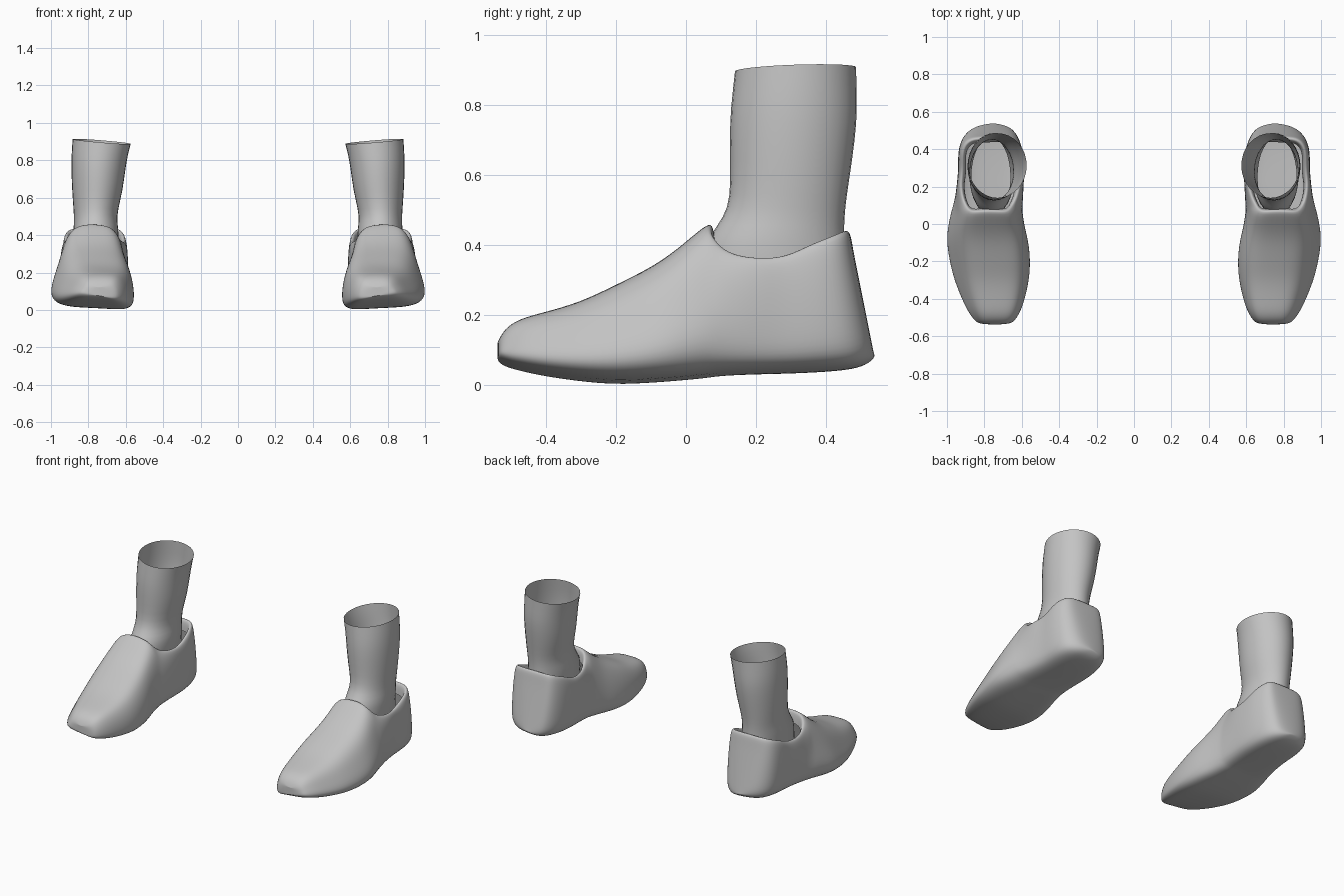
import bpy, bmesh, math
from mathutils import Vector

if "Cube" in bpy.data.objects:
    bpy.data.objects.remove(bpy.data.objects["Cube"])

grey = bpy.data.materials.new("plain grey")
grey.diffuse_color = (0.55, 0.55, 0.55, 1)
grey.use_nodes = True
grey.node_tree.nodes["Principled BSDF"].inputs["Base Color"].default_value = grey.diffuse_color

# Half cross-sections, bottom to top: (inset as share of width, share of height)
VAMP_OUT = [(.36, 0), (.16, .02), (.035, .1), (0, .27), (.07, .55), (.15, .8), (.26, .95), (.41, 1)]
VAMP_IN = [(.36, 0), (.14, 0), (.03, .08), (0, .25), (.02, .55), (.09, .82), (.20, .96), (.38, 1)]
HEEL = [(.36, 0), (.18, .02), (.05, .1), (.01, .3), (0, .6), (.01, .85), (.04, 1), (.4, 1)]

# Shoe stations, toe to heel: y, outer x, inner x, bottom z, top z, heel blend, backward lean
STATIONS = [
    (-.535, -.81, -.68, .065, .125, 0, 0),
    (-.515, -.85, -.64, .05, .16, 0, 0),
    (-.47, -.885, -.61, .037, .188, 0, 0),
    (-.40, -.92, -.585, .022, .208, 0, 0),
    (-.30, -.96, -.563, .008, .238, 0, 0),
    (-.20, -.985, -.556, .0, .285, 0, 0),
    (-.10, -1.0, -.565, .004, .335, 0, 0),
    (-.02, -.995, -.583, .01, .39, 0, 0),
    (.055, -.98, -.595, .017, .452, 0, 0),
    (.09, -.972, -.595, .02, .402, .4, 0),
    (.14, -.96, -.593, .022, .372, .75, 0),
    (.21, -.948, -.59, .024, .36, 1, 0),
    (.29, -.94, -.588, .026, .366, 1, .005),
    (.38, -.94, -.592, .03, .398, 1, .02),
    (.46, -.925, -.61, .037, .42, 1, .04),
    (.51, -.885, -.64, .05, .434, 1, .055),
    (.535, -.82, -.69, .07, .437, 1, .07),
]
COLLAR = 8   # station where the opening begins
RIM = 6      # ring point that forms the rim


def section(st):
    y, xo, xi, zb, zt, w, lean = st
    out, inn = [], []
    for vo, vi, h in zip(VAMP_OUT, VAMP_IN, HEEL):
        for src, dst, side in ((vo, out, 0), (vi, inn, 1)):
            u = src[0] * (1 - w) + h[0] * w
            v = src[1] * (1 - w) + h[1] * w
            u = 1 - u if side else u
            z = zb + (zt - zb) * v + .02 * (1 - u) * (1 - v)
            dst.append((xo + (xi - xo) * u, y - lean * v, z))
    return out + inn[::-1]


def make_object(name, bm):
    bmesh.ops.recalc_face_normals(bm, faces=bm.faces[:])
    me = bpy.data.meshes.new(name)
    bm.to_mesh(me)
    bm.free()
    me.materials.append(grey)
    for p in me.polygons:
        p.use_smooth = True
    ob = bpy.data.objects.new(name, me)
    bpy.context.collection.objects.link(ob)
    return ob


def smooth_and_mirror(ob, levels):
    sub = ob.modifiers.new("round", 'SUBSURF')
    sub.levels = sub.render_levels = levels
    # Push the cage out so the rounded surface keeps the intended size
    bpy.context.view_layer.update()
    ev = ob.evaluated_get(bpy.context.evaluated_depsgraph_get())
    em = ev.to_mesh()
    shift = [(v.co - em.vertices[v.index].co) * .85 for v in ob.data.vertices]
    ev.to_mesh_clear()
    for v, d in zip(ob.data.vertices, shift):
        if d.length < .04:
            v.co += d
    ob.modifiers.new("pair", 'MIRROR').use_mirror_merge = False


# Shoes: lofted sections with the top left open behind the collar
bm = bmesh.new()
rings = [[bm.verts.new(p) for p in section(s)] for s in STATIONS]
n = len(rings[0])
for i in range(len(rings) - 1):
    a, b = rings[i], rings[i + 1]
    for j in range(n):
        if i >= COLLAR and RIM <= j < n - 1 - RIM:
            continue
        k = (j + 1) % n
        bm.faces.new((a[j], a[k], b[k], b[j]))
for ring, stop in ((rings[0], n // 2 - 1), (rings[-1], RIM)):   # toe and heel ends
    for j in range(stop):
        bm.faces.new((ring[j], ring[j + 1], ring[n - 2 - j], ring[n - 1 - j]))
bmesh.ops.delete(bm, geom=[v for v in bm.verts if not v.link_faces], context='VERTS')

# Rolled lip around the opening
edges = [e for e in bm.edges if e.is_boundary]
for inward, down in ((.022, .006), (.008, .06)):
    res = bmesh.ops.extrude_edge_only(bm, edges=edges)["geom"]
    for v in (g for g in res if isinstance(g, bmesh.types.BMVert)):
        d = Vector((-.765 - v.co.x, .28 - v.co.y, 0))
        v.co += d.normalized() * inward - Vector((0, 0, down))
    edges = [g for g in res if isinstance(g, bmesh.types.BMEdge)]
smooth_and_mirror(make_object("shoes", bm), 2)

# Ankles: open tubes, rings of z, outer x, inner x, front y, back y
LEG = [
    (.20, -.87, -.66, .04, .465),
    (.36, -.88, -.64, .045, .455),
    (.43, -.88, -.64, .072, .452),
    (.48, -.877, -.645, .105, .453),
    (.54, -.88, -.64, .124, .459),
    (.64, -.887, -.617, .125, .474),
    (.75, -.891, -.602, .125, .487),
    (.83, -.89, -.588, .132, .487),
    (.92, -.885, -.573, .139, .486),
]
SIDES = 16
bm = bmesh.new()
rings = []
for z, xo, xi, yf, yb in LEG:
    ring = []
    for s in range(SIDES):
        t = 2 * math.pi * s / SIDES
        c, q = math.cos(t), math.sin(t)
        # the top edge dips towards the inner side and the shin
        dip = (.013 * (1 + c) + .006 * (1 - q)) if z > .9 else 0
        ring.append(bm.verts.new(((xo + xi) / 2 + (xi - xo) / 2 * c,
                                  (yf + yb) / 2 + (yb - yf) / 2 * q, z - dip)))
    rings.append(ring)
for a, b in zip(rings, rings[1:]):
    for j in range(SIDES):
        k = (j + 1) % SIDES
        bm.faces.new((a[j], a[k], b[k], b[j]))
smooth_and_mirror(make_object("ankles", bm), 1)
